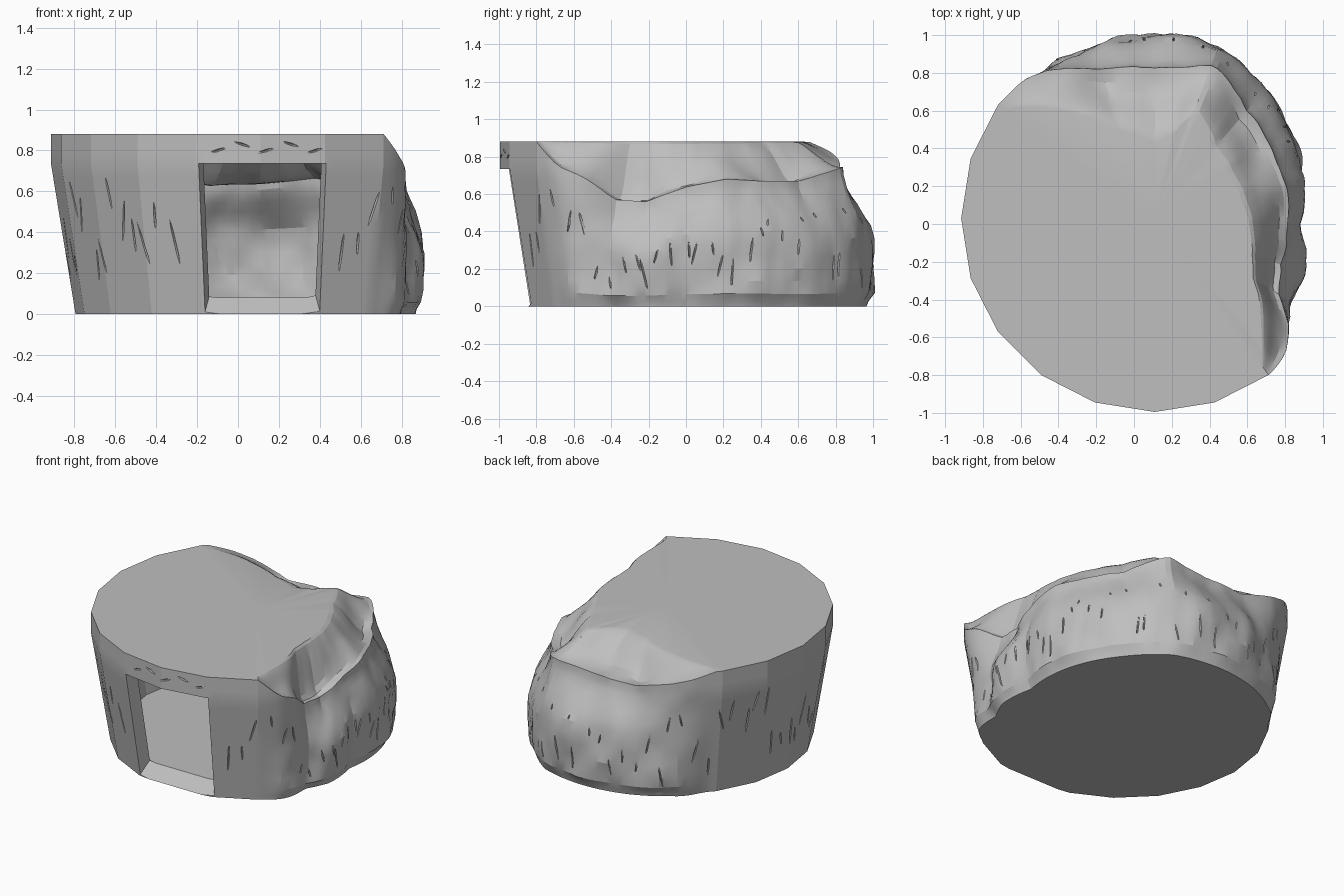
import bpy, bmesh, math, random
from mathutils import Vector, noise

cube = bpy.data.objects.get("Cube")
if cube:
    bpy.data.objects.remove(cube)
random.seed(4)

CX, CY, TOP, BAND, FLOOR = 0.11, 0.03, 0.88, 0.735, 0.08
R_TOP, R_BASE, SIDES, STEPS = 1.025, 0.905, 20, 160
WALL_THICK, ROOF_THICK = 0.09, 0.08

# Weathered sector: angle, wall radius, rim radius, rim height, plateau radius
ERODED = [(-54, 1.0, 1.025, .88, .96), (-46, .96, .98, .75, .82), (-39, .91, .91, .69, .72),
          (-32, .84, .78, .57, .62), (-20, .84, .71, .56, .55), (-2, .77, .71, .64, .50),
          (15, .81, .71, .68, .47), (31, .85, .72, .67, .46), (50, .90, .75, .67, .48),
          (69, .97, .87, .745, .60), (78, .97, .82, .73, .46), (90, .97, .79, .715, .40),
          (111, .97, .84, .71, .50), (126, .965, .97, .79, .68), (142, 1.0, 1.025, .88, .96)]
# Height fractions of the wall, and inward fractions of the roof slope
ROWS = [0, .04, .1, .2, .3, .4, .5, .6, .68, .76, BAND / TOP, .9, .95, 1]
SLOPE = [.1, .22, .36, .5, .6, .7, .8, .9, 1]


def smooth(t):
    t = max(0, min(1, t))
    return t * t * (3 - 2 * t)


def polygon(deg):
    """Radius factor of a regular polygon in this direction."""
    step = 360 / SIDES
    return math.cos(math.radians(step / 2)) / math.cos(math.radians(deg % step - step / 2))


def sector(deg):
    """Interpolated weathering values, and how strongly they apply."""
    for a, b in zip(ERODED, ERODED[1:]):
        if a[0] <= deg <= b[0]:
            t = (deg - a[0]) / (b[0] - a[0])
            vals = [p + (q - p) * t for p, q in zip(a[1:], b[1:])]
            return vals, smooth(min(deg - ERODED[0][0], ERODED[-1][0] - deg) / 16)
    return [1, R_TOP, TOP, .96], 0


def place(deg, r, z):
    a = math.radians(deg)
    return Vector((CX + r * math.cos(a), CY + r * math.sin(a), z))


def wall_point(deg, f, inner=False):
    (wall, rim, rim_z, _), w = sector(deg)
    low = FLOOR if inner else 0
    high = rim_z - ROOF_THICK * inner
    z = low + f * (high - low)
    intact = (R_BASE + (R_TOP - R_BASE) * min(1, z / BAND)) * polygon(deg)
    p = place(deg, wall, z)
    # Ragged undercut along the foot, lean towards the rim higher up
    undercut = 0 if inner else .035 * (1 - smooth(f / (.11 + .05 * noise.noise(p * 4))))
    worn = wall - undercut + (rim - wall) * smooth((f - .45) / .55) ** 1.3
    r = intact + (worn - intact) * w
    bump = noise.noise(Vector((p.x * 5, p.y * 5, z * 4))) + .5 * noise.noise(p * 12)
    r += bump * .035 * w * smooth(f * 6) * (1 - .6 * f)
    return place(deg, r - WALL_THICK * inner, z)


def roof_point(deg, t, inner=False):
    (_, _, rim_z, plateau), w = sector(deg)
    rim = wall_point(deg, 1, inner)
    r0 = math.hypot(rim.x - CX, rim.y - CY)
    r1 = min(plateau * polygon(deg) - WALL_THICK * inner, r0 * .95)
    dip = (rim_z - TOP) * (1 - smooth(t ** 1.25))
    p = place(deg, r0 + (r1 - r0) * t, TOP + dip)
    p.z += dip * .25 * noise.noise(p * 5) * smooth(t * 4)
    p.z -= ROOF_THICK * inner
    return p


def add_skin(bm, inner):
    """Closed skin of wall, roof and floor; the inner one faces inward."""
    angles = [-180 + 360 * i / STEPS for i in range(STEPS)]
    rings = [[bm.verts.new(wall_point(a, f, inner)) for a in angles] for f in ROWS]
    rings += [[bm.verts.new(roof_point(a, t, inner)) for a in angles] for t in SLOPE]
    base = bm.verts.new((CX, CY, FLOOR if inner else 0))
    peak = bm.verts.new((CX, CY, rings[-1][0].co.z))
    faces = []
    for i in range(STEPS):
        j = (i + 1) % STEPS
        for lo, hi in zip(rings, rings[1:]):
            faces.append(bm.faces.new((lo[i], lo[j], hi[j], hi[i])))
        faces.append(bm.faces.new((rings[0][j], rings[0][i], base)))
        faces.append(bm.faces.new((rings[-1][i], rings[-1][j], peak)))
    if inner:
        bmesh.ops.reverse_faces(bm, faces=faces)


def make_object(name, bm):
    mesh = bpy.data.meshes.new(name)
    bm.to_mesh(mesh)
    bm.free()
    ob = bpy.data.objects.new(name, mesh)
    bpy.context.collection.objects.link(ob)
    return ob


# Hollow stone drum
bm = bmesh.new()
add_skin(bm, False)
add_skin(bm, True)
drum = make_object("stone_drum", bm)
stone = bpy.data.materials.new("grey_stone")
stone.use_nodes = True
grey = (0.52, 0.52, 0.52, 1)
stone.diffuse_color = grey
stone.node_tree.nodes["Principled BSDF"].inputs["Base Color"].default_value = grey
drum.data.materials.append(stone)

# Doorway cutter: splayed jambs and a sloping threshold
bm = bmesh.new()
bmesh.ops.create_cube(bm, size=2)
for v in bm.verts:
    outer = v.co.y < 0
    v.co.x = .12 + v.co.x * (.355 if outer else .25)
    v.co.z = BAND if v.co.z > 0 else (-.26 if outer else .125)
    v.co.y = -1.1 if outer else -.72
door = make_object("door_cutter", bm)

# Crack cutter: slender chips scattered over the wall
bm = bmesh.new()
COUNT = 76
for k in range(COUNT):
    deg = -180 + 360 * (k + random.uniform(.2, .8)) / COUNT
    if -114 < deg < -66:
        continue
    p = wall_point(deg, random.uniform(.22, .74))
    chip = bmesh.ops.create_icosphere(bm, subdivisions=1, radius=1)["verts"]
    size = Vector((.012, .006, random.uniform(.05, .14)))
    lean = random.uniform(-.3, .3)
    a = math.radians(deg)
    for v in chip:
        x, y, z = (v.co[i] * size[i] for i in range(3))
        y += lean * z
        x += .12 * z
        v.co = p + Vector((x * math.cos(a) - y * math.sin(a), x * math.sin(a) + y * math.cos(a), z))
# Sideways chips on the lintel band
for k in range(5):
    p = Vector((-.1 + .12 * k, 0, .8 + .03 * (k % 2)))
    a = math.degrees(math.atan2(-1, p.x - CX))
    p.y = wall_point(a, .92).y
    for v in bmesh.ops.create_icosphere(bm, subdivisions=1, radius=1)["verts"]:
        x = v.co.x * .05
        v.co = p + Vector((x, v.co.y * .012, v.co.z * .007 + x * .3 * (-1) ** k))
cracks = make_object("crack_cutter", bm)

for cutter in (door, cracks):
    cutter.hide_render = True
    cutter.hide_viewport = True
    mod = drum.modifiers.new(cutter.name, 'BOOLEAN')
    mod.operation = 'DIFFERENCE'
    mod.solver = 'EXACT'
    mod.object = cutter

# Soft shading on worn stone, crisp edges on the cut ones
bpy.context.view_layer.objects.active = drum
drum.select_set(True)
bpy.ops.object.shade_smooth_by_angle(angle=math.radians(17))
